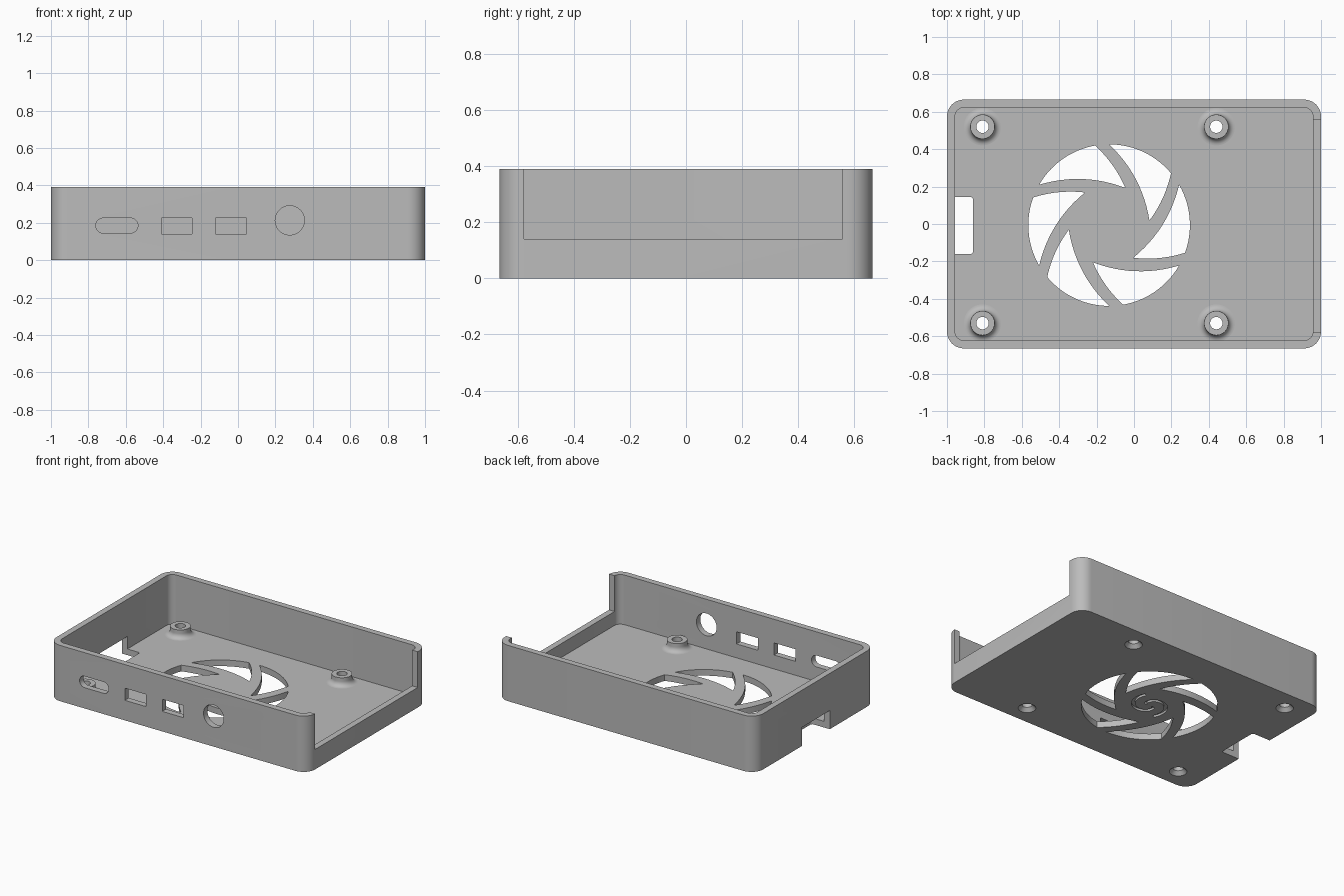
import bpy, bmesh
from math import pi, cos, sin, radians
from mathutils import Vector, Matrix

if "Cube" in bpy.data.objects:
    bpy.data.objects.remove(bpy.data.objects["Cube"])

LENGTH, DEPTH, HEIGHT = 2.0, 1.33, 0.39
WALL = FLOOR = 0.043
FAN = Vector((-0.133, -0.006))
MOUNTS = [(x, y) for x in (-0.81, 0.44) for y in (-0.53, 0.52)]

grey = bpy.data.materials.new("plain grey plastic")
grey.use_nodes = True
grey.diffuse_color = (0.5, 0.5, 0.5, 1)
grey.node_tree.nodes["Principled BSDF"].inputs["Base Color"].default_value = (0.5, 0.5, 0.5, 1)


def make_object(name, bm):
    bmesh.ops.recalc_face_normals(bm, faces=bm.faces)
    mesh = bpy.data.meshes.new(name)
    bm.to_mesh(mesh)
    bm.free()
    mesh.materials.append(grey)
    ob = bpy.data.objects.new(name, mesh)
    bpy.context.collection.objects.link(ob)
    return ob


def prism(name, outline, low, high, matrix=None):
    """Extrude a flat outline from low to high along its own z."""
    bm = bmesh.new()
    face = bm.faces.new([bm.verts.new((p[0], p[1], low)) for p in outline])
    made = bmesh.ops.extrude_face_region(bm, geom=[face])["geom"]
    bmesh.ops.translate(bm, vec=(0, 0, high - low),
                        verts=[v for v in made if isinstance(v, bmesh.types.BMVert)])
    if matrix:
        bmesh.ops.transform(bm, matrix=matrix, verts=bm.verts)
    return make_object(name, bm)


def lathe(name, profile, x, y, steps=48):
    """Revolve a closed (radius, z) profile about a vertical axis."""
    bm = bmesh.new()
    verts = [bm.verts.new((r, 0, z)) for r, z in profile]
    edges = [bm.edges.new((a, b)) for a, b in zip(verts, verts[1:] + verts[:1])]
    bmesh.ops.spin(bm, geom=verts + edges, cent=(0, 0, 0), axis=(0, 0, 1),
                   angle=2 * pi, steps=steps, use_duplicate=False)
    bmesh.ops.remove_doubles(bm, verts=bm.verts, dist=0.0001)
    bmesh.ops.translate(bm, vec=(x, y, 0), verts=bm.verts)
    return make_object(name, bm)


def rounded(x0, x1, y0, y1, r, steps=10):
    """Outline of a rectangle with rounded corners."""
    corners = ((x1 - r, y1 - r), (x0 + r, y1 - r), (x0 + r, y0 + r), (x1 - r, y0 + r))
    return [(cx + r * cos(a), cy + r * sin(a))
            for q, (cx, cy) in enumerate(corners)
            for a in [(q + i / steps) * pi / 2 for i in range(steps + 1)]]


def rectangle(x0, x1, y0, y1):
    return [(x0, y0), (x1, y0), (x1, y1), (x0, y1)]


def circle(x, y, r, steps=48):
    return [(x + r * cos(2 * pi * i / steps), y + r * sin(2 * pi * i / steps))
            for i in range(steps)]


def polar(r, degrees):
    return FAN + r * Vector((cos(radians(degrees)), sin(radians(degrees))))


def bowed(a, b, sag, steps=12):
    """Points from a up to, not including, b, bulging to the left of travel."""
    side = Vector((a.y - b.y, b.x - a.x)).normalized()
    return [a.lerp(b, i / steps) + side * sag * 4 * (i / steps) * (1 - i / steps)
            for i in range(steps)]


def cut(target, cutter):
    cutter.hide_render = True
    mod = target.modifiers.new("cut", 'BOOLEAN')
    mod.operation, mod.solver, mod.object = 'DIFFERENCE', 'EXACT', cutter
    bpy.context.view_layer.objects.active = target
    bpy.ops.object.modifier_apply(modifier=mod.name)
    bpy.data.objects.remove(cutter)


# Open tray with rounded corners
hx, hy = LENGTH / 2, DEPTH / 2
tray = prism("case_tray", rounded(-hx, hx, -hy, hy, 0.09), 0, HEIGHT)
cut(tray, prism("cavity", rounded(-hx + WALL, hx - WALL, -hy + WALL, hy - WALL, 0.047),
                FLOOR, HEIGHT + 0.1))

# Tall opening in one end, card notch in the other
cut(tray, prism("end_opening", rectangle(0.9, 1.1, -0.578, 0.557), 0.14, HEIGHT + 0.1))
cut(tray, prism("card_notch", rectangle(-1.1, -0.93, -0.16, 0.145), -0.1, 0.13))
cut(tray, prism("card_floor_notch", rounded(-0.953, -0.86, -0.16, 0.145, 0.015), -0.1, 0.1))

# Ports through the front wall
stand = Matrix.Rotation(pi / 2, 4, 'X')
ports = [rounded(-0.76, -0.535, 0.145, 0.225, 0.0399),
         rectangle(-0.41, -0.245, 0.14, 0.225),
         rectangle(-0.12, 0.045, 0.14, 0.225),
         circle(0.277, 0.213, 0.078)]
for outline in ports:
    cut(tray, prism("port", outline, hy - 0.1, hy + 0.1, stand))

# Six swirling fan openings
for k in range(6):
    t = 60 * k
    start, end, tip = polar(0.432, 90 + t), polar(0.432, 40 + t), polar(0.217, 6.5 + t)
    arc = [polar(0.432, 90 + t - 50 * i / 14) for i in range(14)]
    inner = [p for p in bowed(start, tip, 0.039)][1:]
    outline = arc + bowed(end, tip, 0.015) + [tip] + inner[::-1]
    cut(tray, prism("fan_opening", outline, -0.1, 0.1))

# Shallow swirl groove under the fan hub
for turn in (0, 180):
    path = [(0.03 + 0.11 * i / 20, turn + 11 * i) for i in range(21)]
    outline = [polar(r + 0.012, a) for r, a in path] + [polar(r - 0.012, a) for r, a in path[::-1]]
    cut(tray, prism("hub_groove", outline, -0.1, 0.015))

# Countersunk screw holes, each with a flared standoff
bore, rim, flare, top = 0.033, 0.065, 0.035, 0.102
fillet = [(rim + flare * (1 - sin(a)), FLOOR + flare * (1 - cos(a)))
          for a in [i * pi / 16 for i in range(9)]]
parts = [tray]
for n, (x, y) in enumerate(MOUNTS):
    cut(tray, lathe("screw_hole", [(0, -0.02), (0.056, -0.02), (0.056, 0),
                                   (bore, 0.025), (bore, 0.2), (0, 0.2)], x, y))
    parts.append(lathe("standoff_%d" % (n + 1),
                       [(bore, FLOOR)] + fillet + [(rim, top), (bore, top)], x, y))

# Smooth curves, sharp edges
bpy.ops.object.select_all(action='DESELECT')
for ob in parts:
    ob.select_set(True)
bpy.context.view_layer.objects.active = tray
bpy.ops.object.shade_smooth_by_angle(angle=radians(30))
